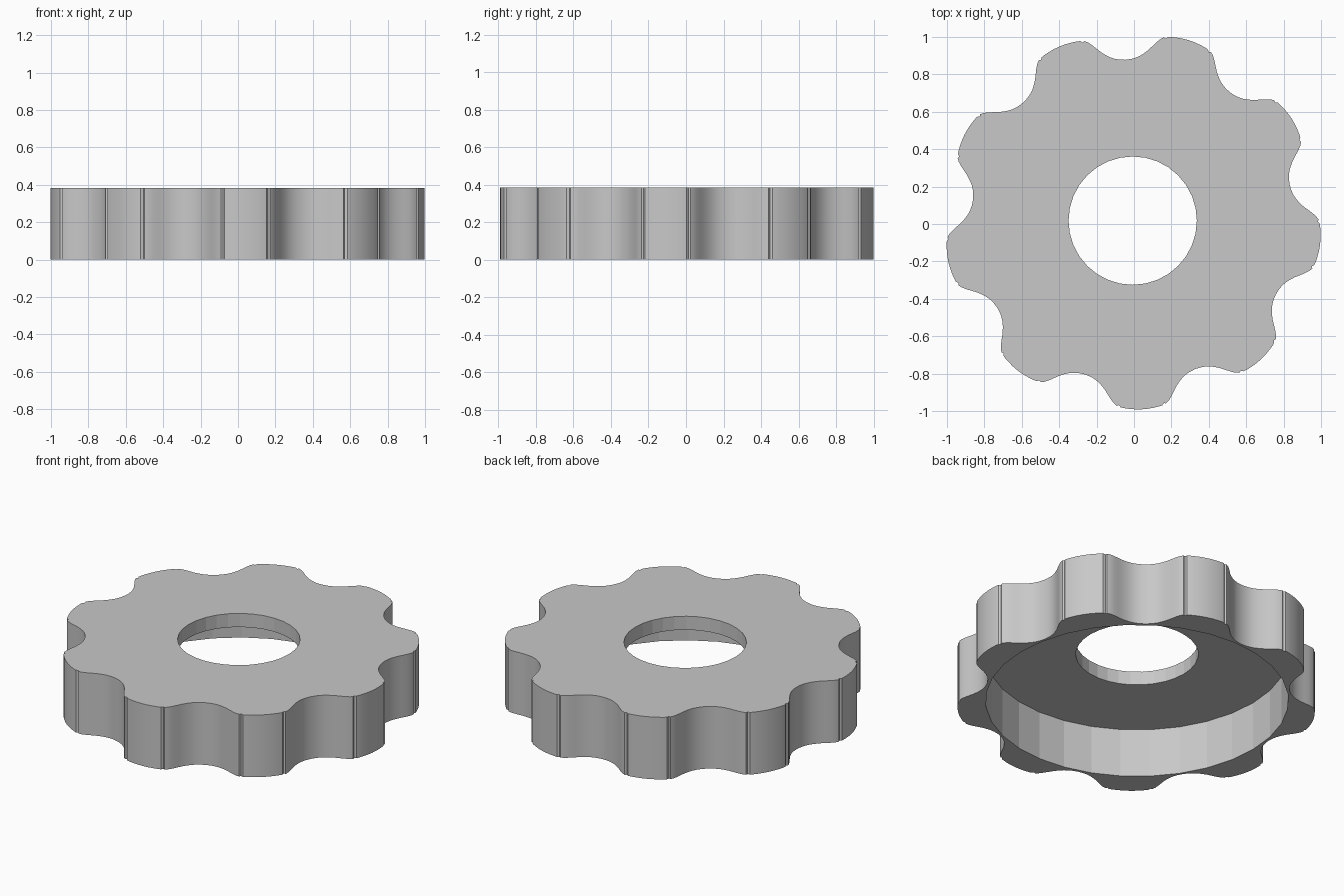
import bpy, bmesh
from math import cos, sin, radians

cube = bpy.data.objects.get("Cube")
if cube:
    bpy.data.objects.remove(cube, do_unlink=True)

CENTRE_X, CENTRE_Y = -0.007, 0.018
HEIGHT, CEILING = 0.384, 0.3
LOBES, FIRST_LOBE = 9, -7.3
HOLE_R, RECESS_R, ROUND_SIDES = 0.343, 0.848, 32

# Half a lobe: degrees from the lobe's middle, and radius
half_lobe = [(0, 1.01), (2, 1.009), (4, 1.006), (5.5, 1.003), (6.4, 1.0),
             (7, .989), (7.6, .994), (8.6, .982), (9.7, .962), (11, .936),
             (12, .917), (13.5, .896), (15, .88), (16.5, .87), (18, .864),
             (20, .861)]
lobe = [(-a, r) for a, r in half_lobe[:0:-1]] + half_lobe[:-1]
scalloped = [(FIRST_LOBE + i * 360 / LOBES + a, r)
             for i in range(LOBES) for a, r in lobe]


def circle(radius):
    return [(i * 360 / ROUND_SIDES, radius) for i in range(ROUND_SIDES)]


bm = bmesh.new()


def ring(profile, z):
    """Closed loop of edges from polar points."""
    verts = [bm.verts.new((CENTRE_X + r * cos(radians(a)),
                           CENTRE_Y + r * sin(radians(a)), z))
             for a, r in profile]
    edges = [bm.edges.new((verts[i - 1], v)) for i, v in enumerate(verts)]
    return verts, edges


def wall(low, high, smooth=False):
    """Upright wall between two matching loops."""
    a, b = low[0], high[0]
    for i in range(len(a)):
        face = bm.faces.new((a[i - 1], a[i], b[i], b[i - 1]))
        face.smooth = smooth


def flat_ring(outer, inner):
    """Level face between two loops."""
    bmesh.ops.triangle_fill(bm, edges=outer[1] + inner[1], use_beauty=True)


rim_low, rim_high = ring(scalloped, 0), ring(scalloped, HEIGHT)
hole_low, hole_high = ring(circle(HOLE_R), CEILING), ring(circle(HOLE_R), HEIGHT)
recess_low, recess_high = ring(circle(RECESS_R), 0), ring(circle(RECESS_R), CEILING)

# Outer grip, central hole and hollow underside
wall(rim_low, rim_high, smooth=True)
wall(hole_low, hole_high)
wall(recess_low, recess_high)
flat_ring(rim_high, hole_high)
flat_ring(recess_high, hole_low)
flat_ring(rim_low, recess_low)

bmesh.ops.recalc_face_normals(bm, faces=bm.faces)
for edge in bm.edges:
    edge.smooth = edge.calc_face_angle(0) < radians(25)

mesh = bpy.data.meshes.new("scalloped_knob")
bm.to_mesh(mesh)
bm.free()

grey = bpy.data.materials.new("light_grey")
grey.use_nodes = True
colour = (0.58, 0.58, 0.58, 1)
grey.diffuse_color = colour
grey.node_tree.nodes["Principled BSDF"].inputs["Base Color"].default_value = colour
mesh.materials.append(grey)

knob = bpy.data.objects.new("scalloped_knob", mesh)
bpy.context.collection.objects.link(knob)
